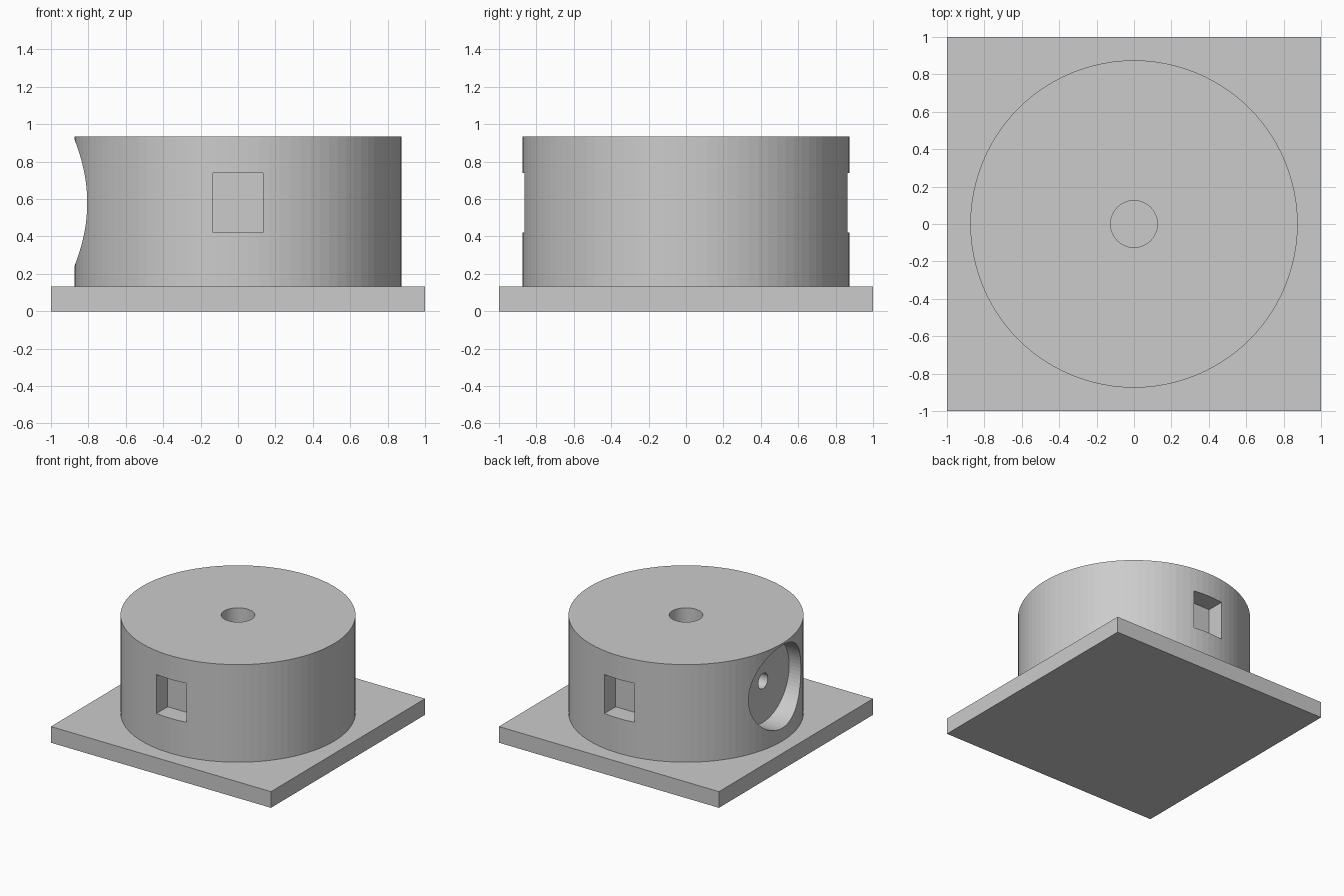
import bpy
from math import pi

if "Cube" in bpy.data.objects:
    bpy.data.objects.remove(bpy.data.objects["Cube"], do_unlink=True)

# Sizes
PLATE_TOP, DRUM_TOP, DRUM_R = 0.133, 0.935, 0.875
PORT_Z = 0.58

grey = bpy.data.materials.new("plain grey")
grey.use_nodes = True
grey.diffuse_color = (0.6, 0.6, 0.6, 1)
grey.node_tree.nodes["Principled BSDF"].inputs["Base Color"].default_value = (0.6, 0.6, 0.6, 1)


def finish(name):
    obj = bpy.context.object
    obj.name = name
    obj.data.materials.append(grey)
    return obj


def box(name, size, location):
    bpy.ops.mesh.primitive_cube_add(size=1, location=location)
    bpy.context.object.scale = size
    bpy.ops.object.transform_apply(location=False, rotation=False, scale=True)
    return finish(name)


def cylinder(name, radius, start, end, axis="z", height=0.0, sides=72):
    """Cylinder from start to end, along z or along x at the given height."""
    mid = (start + end) / 2
    along_x = axis == "x"
    bpy.ops.mesh.primitive_cylinder_add(
        vertices=sides, radius=radius, depth=end - start,
        location=(mid, 0, height) if along_x else (0, 0, mid),
        rotation=(0, pi / 2 if along_x else 0, 0))
    return finish(name)


def cut(target, cutter):
    cutter.hide_render = True
    mod = target.modifiers.new("cut", "BOOLEAN")
    mod.operation = "DIFFERENCE"
    mod.solver = "EXACT"
    mod.object = cutter
    bpy.context.view_layer.objects.active = target
    bpy.ops.object.modifier_apply(modifier=mod.name)
    bpy.data.objects.remove(cutter, do_unlink=True)


# Square base plate
box("base_plate", (2, 2, PLATE_TOP), (0, 0, PLATE_TOP / 2))

# Round drum on the plate
drum = cylinder("drum", DRUM_R, PLATE_TOP, DRUM_TOP, sides=96)

# Shaft hole in the top
cut(drum, cylinder("shaft_cutter", 0.125, PLATE_TOP + 0.02, 1.1))

# Square pockets in front and back
for side in (-1, 1):
    cut(drum, box("pocket_cutter", (0.27, 0.4, 0.32), (0, side * 0.92, PORT_Z)))

# Round recess on the right side, with a small bore to the shaft
cut(drum, cylinder("recess_cutter", 0.34, -1.1, -0.7, "x", PORT_Z))
cut(drum, cylinder("bore_cutter", 0.062, -0.8, -0.06, "x", PORT_Z, sides=32))
